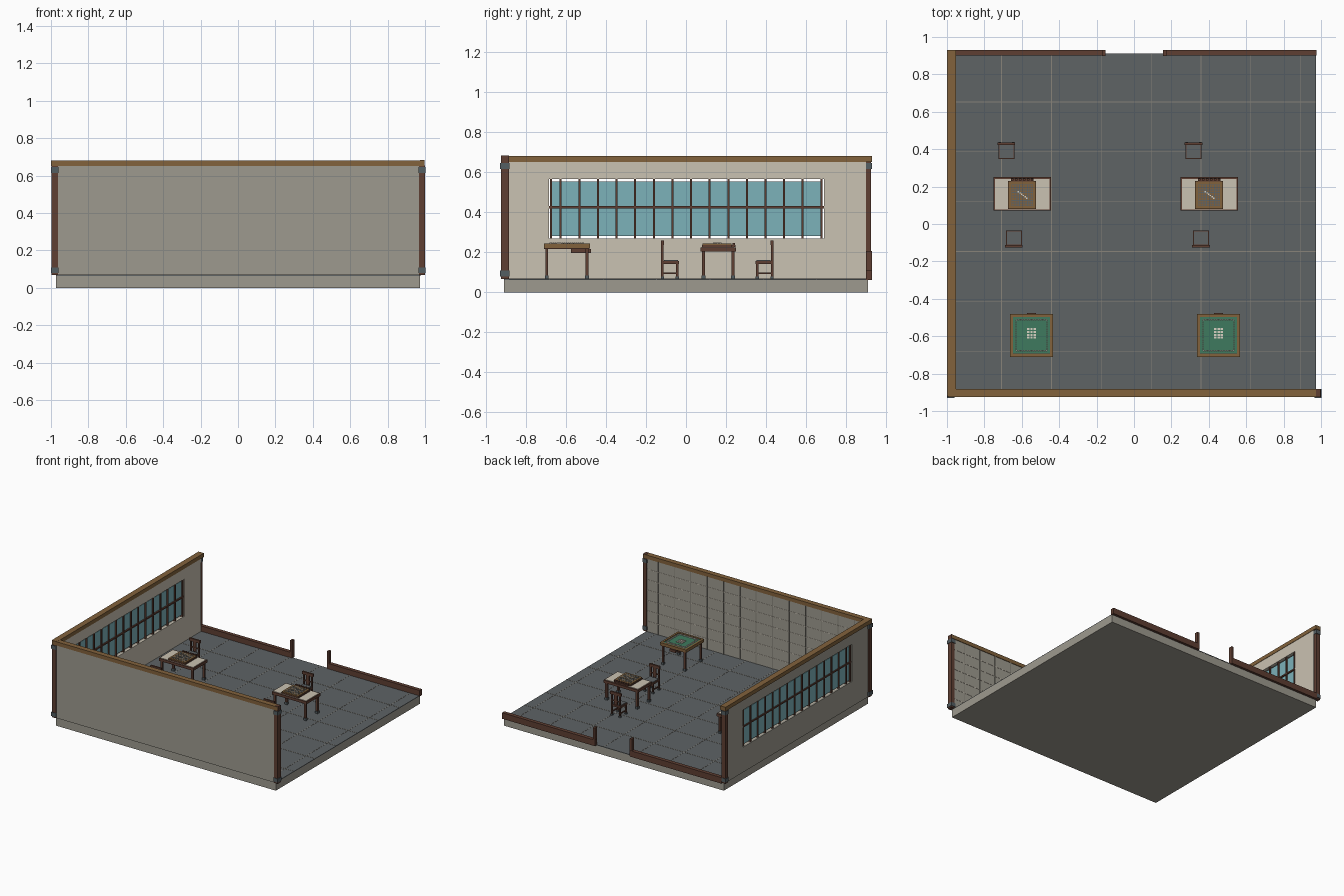
import bpy, bmesh
from mathutils import Matrix, Vector

if "Cube" in bpy.data.objects:
    bpy.data.objects.remove(bpy.data.objects["Cube"])


def srgb(r, g, b):
    f = lambda c: (c / 255 / 12.92) if c < 11 else ((c / 255 + 0.055) / 1.055) ** 2.4
    return (f(r), f(g), f(b), 1)


def mat(name, *rgb):
    m = bpy.data.materials.new(name)
    m.diffuse_color = srgb(*rgb)
    m.use_nodes = True
    m.node_tree.nodes["Principled BSDF"].inputs["Base Color"].default_value = m.diffuse_color
    return m


STONE = mat("warm grey stone", 158, 154, 143)
PLASTER = mat("beige plaster", 202, 194, 178)
SLATE = mat("slate floor", 94, 99, 101)
WOOD = mat("dark wood", 94, 62, 50)
OAK = mat("oak", 130, 98, 60)
GLASS = mat("teal glass", 124, 178, 186)
GREEN = mat("green felt", 62, 122, 94)
METAL = mat("grey metal", 84, 94, 98)
IVORY = mat("ivory", 216, 210, 196)
GROUT = mat("grout", 136, 132, 122)


def boxes(name, material, items):
    """One object made of boxes given as (x0, x1, y0, y1, z0, z1)."""
    bm = bmesh.new()
    for x0, x1, y0, y1, z0, z1 in items:
        m = Matrix.Translation(((x0 + x1) / 2, (y0 + y1) / 2, (z0 + z1) / 2))
        m = m @ Matrix.Diagonal((x1 - x0, y1 - y0, z1 - z0, 1))
        bmesh.ops.create_cube(bm, size=1, matrix=m)
    me = bpy.data.meshes.new(name)
    bm.to_mesh(me)
    bm.free()
    me.materials.append(material)
    ob = bpy.data.objects.new(name, me)
    bpy.context.collection.objects.link(ob)
    return ob


def cbox(x, y, z0, z1, w, d):
    return (x - w / 2, x + w / 2, y - d / 2, y + d / 2, z0, z1)


F = 0.067  # floor level

# floor slab, paving and joints
boxes("slab", STONE, [(-.972, .972, -.91, .91, 0, .062)])
boxes("paving", SLATE, [(-.972, .972, -.91, .912, .062, F)])
joints = [(x - .0018, x + .0018, -.885, .91, F - .002, F + .001)
          for x in [-.708 + .2665 * i for i in range(7)]]
joints += [(-.955, .972, y - .0018, y + .0018, F - .002, F + .0012)
           for y in [-.68 + .2665 * i for i in range(6)]]
boxes("paving_joints", GROUT, joints)

# front wall with a tiled inner face
boxes("front_wall", STONE, [(-.972, .972, -.92, -.888, F, .65)])
lines = [(x - .003, x + .003, -.889, -.885, F, .65)
         for x in [-.87 + .145 * i for i in range(13)]]
boxes("wall_battens", GROUT, lines)
boxes("wall_courses", PLASTER, [(-.955, .965, -.889, -.886, z - .002, z + .002)
                                for z in [.15 + .083 * i for i in range(6)]])

# left wall around the window opening, stone outside and plaster inside
Y0, Y1, Z0, Z1 = -.685, .69, .268, .565


def pierced(x0, x1):
    return [(x0, x1, -.9, Y0, F, .65), (x0, x1, Y1, .9, F, .65),
            (x0, x1, Y0, Y1, F, Z0), (x0, x1, Y0, Y1, Z1, .65)]


boxes("left_wall_outer", STONE, pierced(-.988, -.972))
boxes("left_wall_inner", PLASTER, pierced(-.972, -.956))

# window glass and lattice
boxes("window_glass", GLASS, [(-.975, -.97, -.672, .677, .28, .552)])
bars = [(-.982, -.96, y - .005, y + .005, Z0, Z1)
        for y in [-.674] + [-.626 + .093 * i for i in range(15)]]
bars.append((-.983, -.959, Y0, Y1, .419, .43))
boxes("window_lattice", WOOD, bars)

# corner posts, metal bands and top beams
posts = [(-.98, -.905, .036, .04), (.983, -.905, .032, .04), (-.98, .91, .036, .03)]
boxes("corner_posts", WOOD, [cbox(x, y, F, .655, w, d) for x, y, w, d in posts])
boxes("post_bands", METAL, [cbox(x, y, z, z + .03, w + .006, d + .008)
                            for x, y, w, d in posts for z in (.078, .615)])
boxes("front_beam", OAK, [(-.995, .995, -.925, -.883, .65, .68)])
boxes("left_beam", OAK, [(-1, -.953, -.92, .93, .65, .681)])
boxes("beam_end", WOOD, [(.972, .998, -.923, -.885, .648, .682)])

# low back railing with gate posts
boxes("back_rail", WOOD, [(-.965, -.155, .9, .93, .062, .11), (.155, .975, .9, .93, .062, .11)])
boxes("gate_posts", WOOD, [cbox(x, .914, F, .205, .018, .03) for x in (-.162, .165)])


# square game table
def game_table(cx, cy):
    legs = [(cx + sx * .097, cy + sy * .1) for sx in (-1, 1) for sy in (-1, 1)]
    boxes("game_table_legs", WOOD, [cbox(x, y, F, .22, .014, .014) for x, y in legs])
    boxes("game_table_feet", METAL, [cbox(x, y, F, .085, .019, .019) for x, y in legs])
    boxes("game_table_top", WOOD, [cbox(cx, cy, .217, .236, .226, .226)])
    boxes("game_table_drawer", WOOD, [(cx - .025, cx + .025, cy + .02, cy + .12, .197, .217)])
    h, w = .115, .016
    boxes("game_table_rim", OAK, [
        (cx - h, cx + h, cy - h, cy - h + w, .222, .243), (cx - h, cx + h, cy + h - w, cy + h, .222, .243),
        (cx - h, cx - h + w, cy - h + w, cy + h - w, .222, .243),
        (cx + h - w, cx + h, cy - h + w, cy + h - w, .222, .243)])
    boxes("game_table_felt", GREEN, [cbox(cx, cy, .234, .239, .196, .196)])
    pieces = []
    for i in range(17):
        t = (i - 8) * .0098
        for s in (-1, 1):
            pieces += [cbox(cx + t, cy + s * .083, .239, .248, .0075, .006),
                       cbox(cx + s * .083, cy + t, .239, .248, .006, .0075)]
    pieces += [cbox(cx + (i - 1) * .018, cy + .01 + (j - 1.5) * .015, .239, .245, .013, .011)
               for i in range(3) for j in range(4)]
    boxes("game_tiles", IVORY, pieces)


# desk with a board on top
def board_desk(cx, cy):
    legs = [(cx + sx * .135, cy + sy * .073) for sx in (-1, 1) for sy in (-1, 1)]
    boxes("desk_legs", WOOD, [cbox(x, y, F, .21, .016, .016) for x, y in legs])
    boxes("desk_feet", METAL, [cbox(x, y, F, .085, .021, .021) for x, y in legs])
    boxes("desk_frame", WOOD, [cbox(cx, cy, .203, .224, .306, .178)])
    boxes("desk_panel", PLASTER, [cbox(cx, cy - .002, .22, .227, .292, .162)])
    boxes("board_base", WOOD, [cbox(cx, cy - .007, .224, .236, .15, .15)])
    boxes("board", OAK, [cbox(cx, cy - .007, .236, .243, .144, .144)])
    g = [cbox(cx + (i - 4) * .014, cy - .007, .243, .2442, .004, .115) for i in range(9)]
    g += [cbox(cx, cy - .007 + (i - 4) * .014, .243, .2443, .115, .004) for i in range(9)]
    boxes("board_grid", SLATE, g)
    boxes("board_stones", IVORY, [cbox(cx - .02 + i * .009, cy + .012 - i * .007, .244, .249, .008, .007)
                                  for i in range(6)])
    boxes("piece_tray", WOOD, [cbox(cx, cy + .077, .226, .236, .12, .018)]
          + [cbox(cx + (i - 2.5) * .021, cy + .077, .236, .247, .013, .012) for i in range(6)])


# chair; s is the side of the backrest (+1 back, -1 front)
def chair(cx, cy, s):
    b = cy + s * .04
    f = cy - s * .034
    boxes("chair_back_posts", WOOD, [cbox(cx + k * .036, b, F, .252, .011, .012) for k in (-1, 1)])
    boxes("chair_front_legs", WOOD, [cbox(cx + k * .036, f, F, .145, .011, .012) for k in (-1, 1)])
    boxes("chair_feet", METAL, [cbox(cx + k * .036, y, F, .078, .015, .016)
                                for k in (-1, 1) for y in (b, f)])
    boxes("chair_seat_frame", WOOD, [cbox(cx, cy, .141, .155, .087, .086)])
    boxes("chair_seat", SLATE, [cbox(cx, cy - s * .003, .15, .16, .076, .07)])
    boxes("chair_rails", WOOD, [cbox(cx, b, .236, .258, .094, .014), cbox(cx, b, .185, .193, .072, .009),
                                cbox(cx, b, .16, .24, .026, .008), cbox(cx, f, .125, .141, .07, .008)]
          + [cbox(cx + k * .036, cy, .092, .1, .008, .075) for k in (-1, 1)])


for dx in (0, 1.0):
    game_table(-.548 + dx, -.595)
    board_desk(-.598 + dx, .161)
    chair(-.682 + dx, .39, 1)
    chair(-.642 + dx, -.078, -1)
